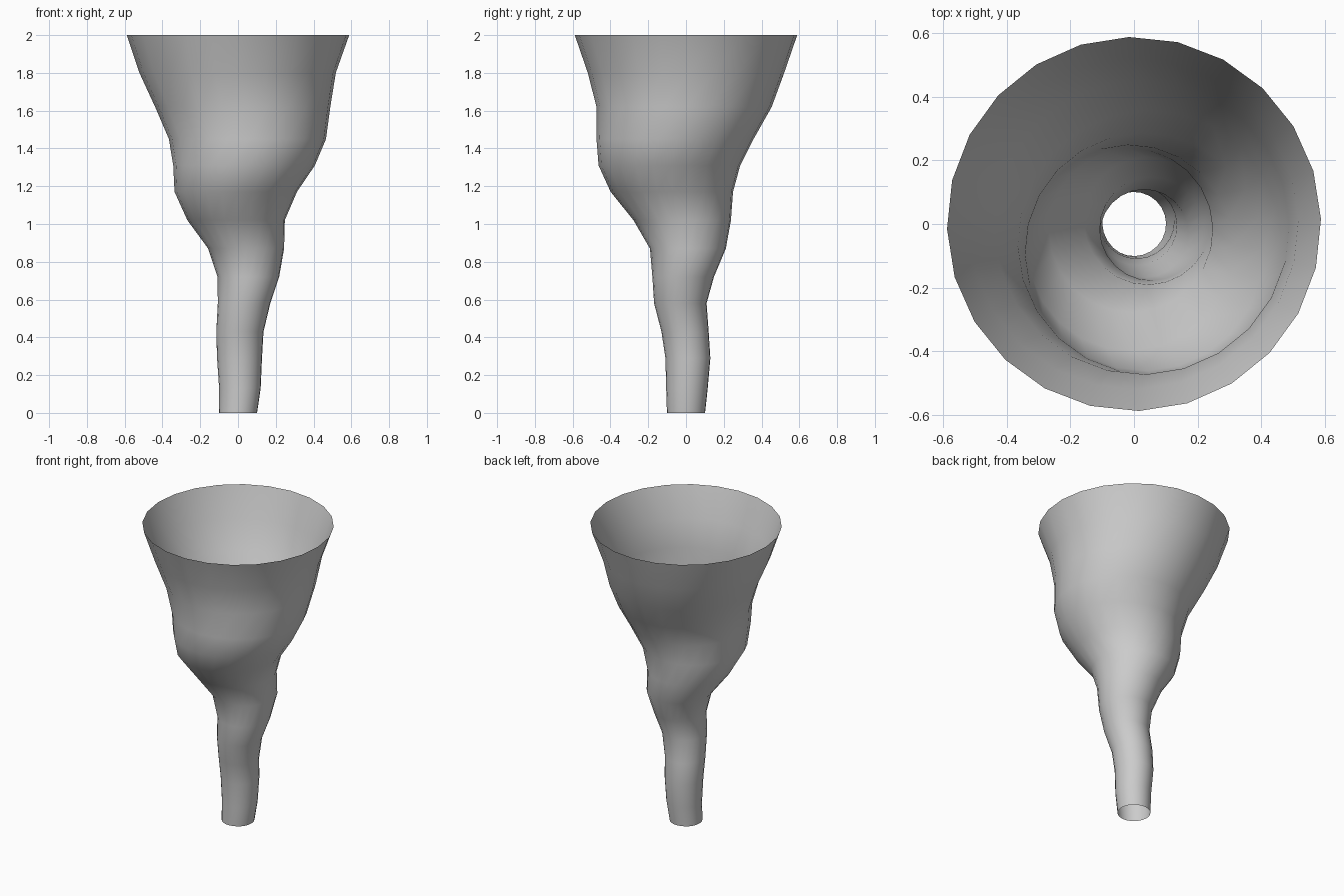
import bpy, bmesh
from math import cos, sin, pi, radians

if "Cube" in bpy.data.objects:
    bpy.data.objects.remove(bpy.data.objects["Cube"])

SIDES = 24
# ring stations up the swaying funnel: height, centre x, centre y, radius
RINGS = [
    (0.00, 0.000, 0.000, 0.101), (0.13, 0.010, 0.005, 0.110),
    (0.29, 0.008, 0.010, 0.119), (0.43, 0.010, -0.005, 0.125),
    (0.58, 0.032, -0.030, 0.139), (0.72, 0.055, -0.015, 0.163),
    (0.87, 0.043, 0.010, 0.201), (1.02, -0.010, -0.020, 0.258),
    (1.17, -0.012, -0.075, 0.324), (1.31, 0.032, -0.088, 0.375),
    (1.45, 0.050, -0.058, 0.416), (1.62, 0.025, -0.010, 0.464),
    (1.80, -0.002, 0.000, 0.520), (2.00, 0.000, 0.000, 0.589),
]


def loft(name, rings, sides, turn):
    """Open tube skinned through circular rings."""
    bm = bmesh.new()
    angles = [turn + 2 * pi * i / sides for i in range(sides)]
    loops = [[bm.verts.new((cx + r * cos(a), cy + r * sin(a), z)) for a in angles]
             for z, cx, cy, r in rings]
    for low, high in zip(loops, loops[1:]):
        for i in range(sides):
            j = (i + 1) % sides
            bm.faces.new((low[i], low[j], high[j], high[i])).smooth = True
    mesh = bpy.data.meshes.new(name)
    bm.to_mesh(mesh)
    bm.free()
    obj = bpy.data.objects.new(name, mesh)
    bpy.context.collection.objects.link(obj)
    return obj


# whirlwind funnel, open at both ends
loft("whirlwind_funnel", RINGS, SIDES, radians(1.5))
